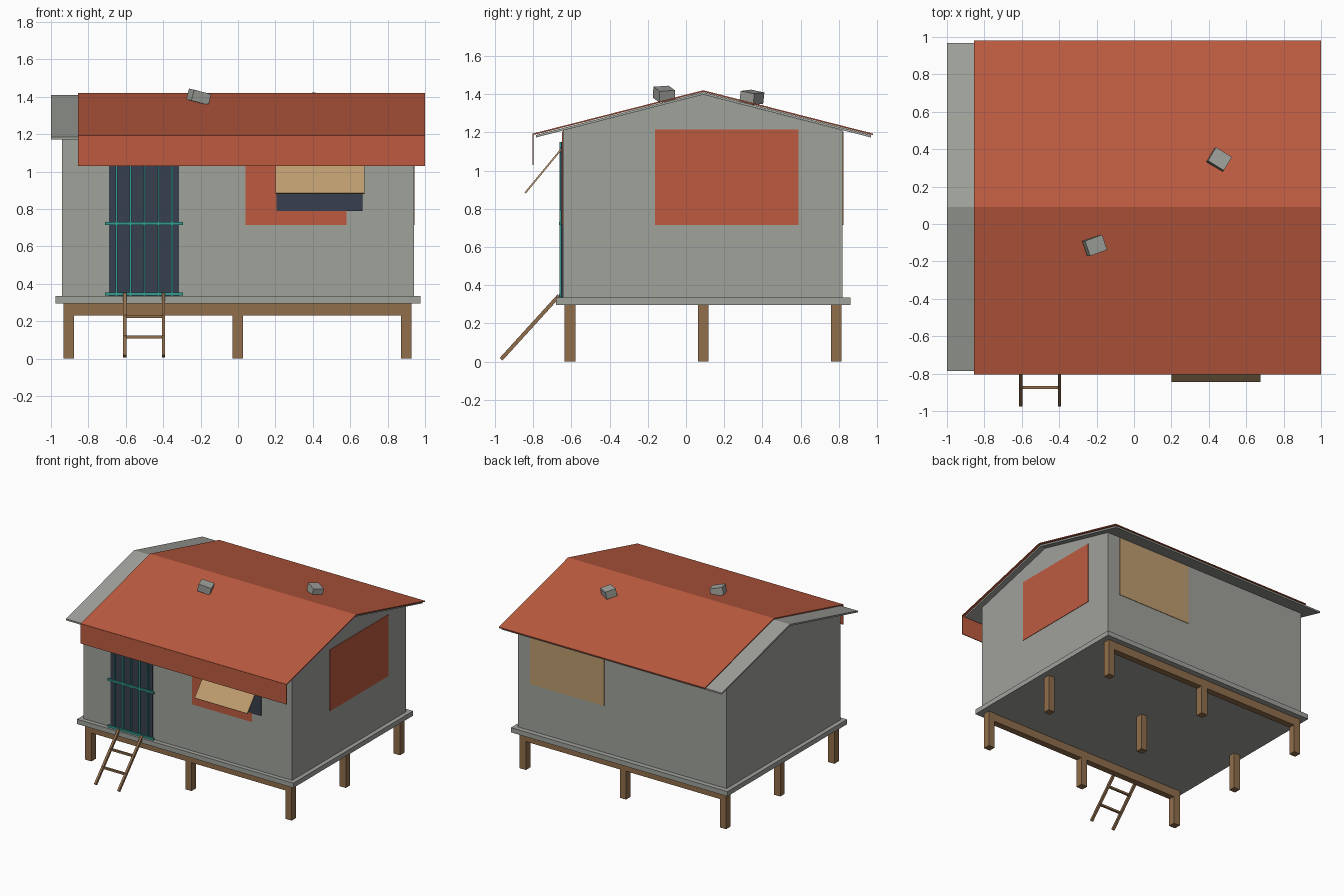
import bpy, bmesh, math
from mathutils import Matrix, Vector, Euler

cube = bpy.data.objects.get("Cube")
if cube:
    bpy.data.objects.remove(cube, do_unlink=True)


def material(name, rgb):
    m = bpy.data.materials.new(name)
    m.use_nodes = True
    m.diffuse_color = (*rgb, 1)
    m.node_tree.nodes["Principled BSDF"].inputs["Base Color"].default_value = (*rgb, 1)
    return m


GREY = material("weathered grey", (0.35, 0.36, 0.33))
RED = material("rust red", (0.51, 0.105, 0.051))
WOOD = material("brown wood", (0.28, 0.156, 0.072))
TAN = material("tan board", (0.52, 0.335, 0.16))
DARK = material("dark blue grey", (0.04, 0.05, 0.074))
TEAL = material("teal paint", (0.034, 0.33, 0.285))


def finish(name, bm, mat):
    bmesh.ops.recalc_face_normals(bm, faces=bm.faces)
    mesh = bpy.data.meshes.new(name)
    bm.to_mesh(mesh)
    bm.free()
    mesh.materials.append(mat)
    obj = bpy.data.objects.new(name, mesh)
    bpy.context.scene.collection.objects.link(obj)
    return obj


def box(name, x, y, z, mat):
    """Box from (min, max) ranges along each axis."""
    bm = bmesh.new()
    centre = Vector([sum(r) / 2 for r in (x, y, z)])
    size = [r[1] - r[0] for r in (x, y, z)]
    bmesh.ops.create_cube(bm, size=1, matrix=Matrix.LocRotScale(centre, None, size))
    return finish(name, bm, mat)


def prism(name, profile, x0, x1, mat):
    """Side profile of (y, z) points extruded along x."""
    bm = bmesh.new()
    face = bm.faces.new([bm.verts.new((x0, y, z)) for y, z in profile])
    out = bmesh.ops.extrude_face_region(bm, geom=[face])
    verts = [v for v in out["geom"] if isinstance(v, bmesh.types.BMVert)]
    bmesh.ops.translate(bm, verts=verts, vec=(x1 - x0, 0, 0))
    return finish(name, bm, mat)


def strip(name, a, b, thick, x0, x1, mat):
    """Slanted plank between two (y, z) points."""
    a, b = Vector(a), Vector(b)
    d = (b - a).normalized()
    n = Vector((-d.y, d.x)) * thick / 2
    return prism(name, [a - n, b - n, b + n, a + n], x0, x1, mat)


def roof(name, y0, y1, eave, peak, thick, x0, x1, mat):
    top = [(y0, eave), (RIDGE, peak), (y1, eave)]
    under = [(y, z - thick) for y, z in reversed(top)]
    return prism(name, top + under, x0, x1, mat)


RIDGE = 0.09

# Stilts, beams and floor
rows = (-0.607, RIDGE, 0.787)
for x in (-0.904, -0.002, 0.9):
    for y in rows:
        box("stilt", (x - 0.028, x + 0.028), (y - 0.028, y + 0.028), (0, 0.3), WOOD)
for name, y in (("front_beam", rows[0]), ("back_beam", rows[2])):
    box(name, (-0.93, 0.926), (y - 0.026, y + 0.026), (0.23, 0.298), WOOD)
box("floor", (-0.975, 0.975), (-0.68, 0.86), (0.296, 0.335), GREY)

# House body with gable ends
prism("walls", [(-0.645, 0.33), (0.82, 0.33), (0.82, 1.21), (RIDGE, 1.397), (-0.645, 1.21)],
      -0.94, 0.94, GREY)

# Roof sheets and front drop panel
roof("grey_roof_sheet", -0.785, 0.968, 1.186, 1.41, 0.013, -1, 0.985, GREY)
roof("red_roof_sheet", -0.803, 0.98, 1.193, 1.42, 0.008, -0.855, 1, RED)
box("front_drop_panel", (-0.855, 1), (-0.804, -0.798), (1.03, 1.19), RED)

# Patches on the walls
band = (0.715, 1.205)
box("front_patch", (0.04, 0.58), (-0.649, -0.643), band, RED)
box("side_patch", (0.938, 0.944), (-0.163, 0.59), (0.715, 1.215), RED)
box("back_patch", (0.16, 0.83), (0.818, 0.824), band, TAN)

# Window opening with propped shutter
box("window", (0.207, 0.665), (-0.656, -0.647), (0.79, 1.12), DARK)
strip("shutter", (-0.654, 1.11), (-0.842, 0.882), 0.009, 0.2, 0.675, TAN)

# Door with teal grille
box("door", (-0.69, -0.315), (-0.653, -0.644), (0.335, 1.15), DARK)
for i in range(5):
    x = -0.65 + i * 0.0745
    box("grille_bar", (x - 0.005, x + 0.005), (-0.662, -0.652), (0.335, 1.15), TEAL)
for z in (0.345, 0.722, 1.1):
    box("grille_rail", (-0.71, -0.295), (-0.666, -0.652), (z - 0.008, z + 0.008), TEAL)

# Ladder
foot, head = Vector((-0.968, 0.012)), Vector((-0.665, 0.345))
for x in (-0.606, -0.398):
    strip("ladder_rail", foot, head, 0.02, x - 0.009, x + 0.009, WOOD)
for t in (0.31, 0.64):
    y, z = foot.lerp(head, t)
    box("ladder_rung", (-0.606, -0.398), (y - 0.008, y + 0.008), (z - 0.008, z + 0.008), WOOD)

# Loose blocks weighing down the roof
for name, spot, tilt in (("front_roof_block", (-0.21, -0.115, 1.4), (4, 14, 20)),
                         ("back_roof_block", (0.455, 0.345, 1.383), (-10, 4, -32))):
    bm = bmesh.new()
    turn = Euler([math.radians(a) for a in tilt])
    bmesh.ops.create_cube(bm, size=1, matrix=Matrix.LocRotScale(
        Vector(spot), turn, Vector((0.1, 0.085, 0.06))))
    finish(name, bm, GREY)
